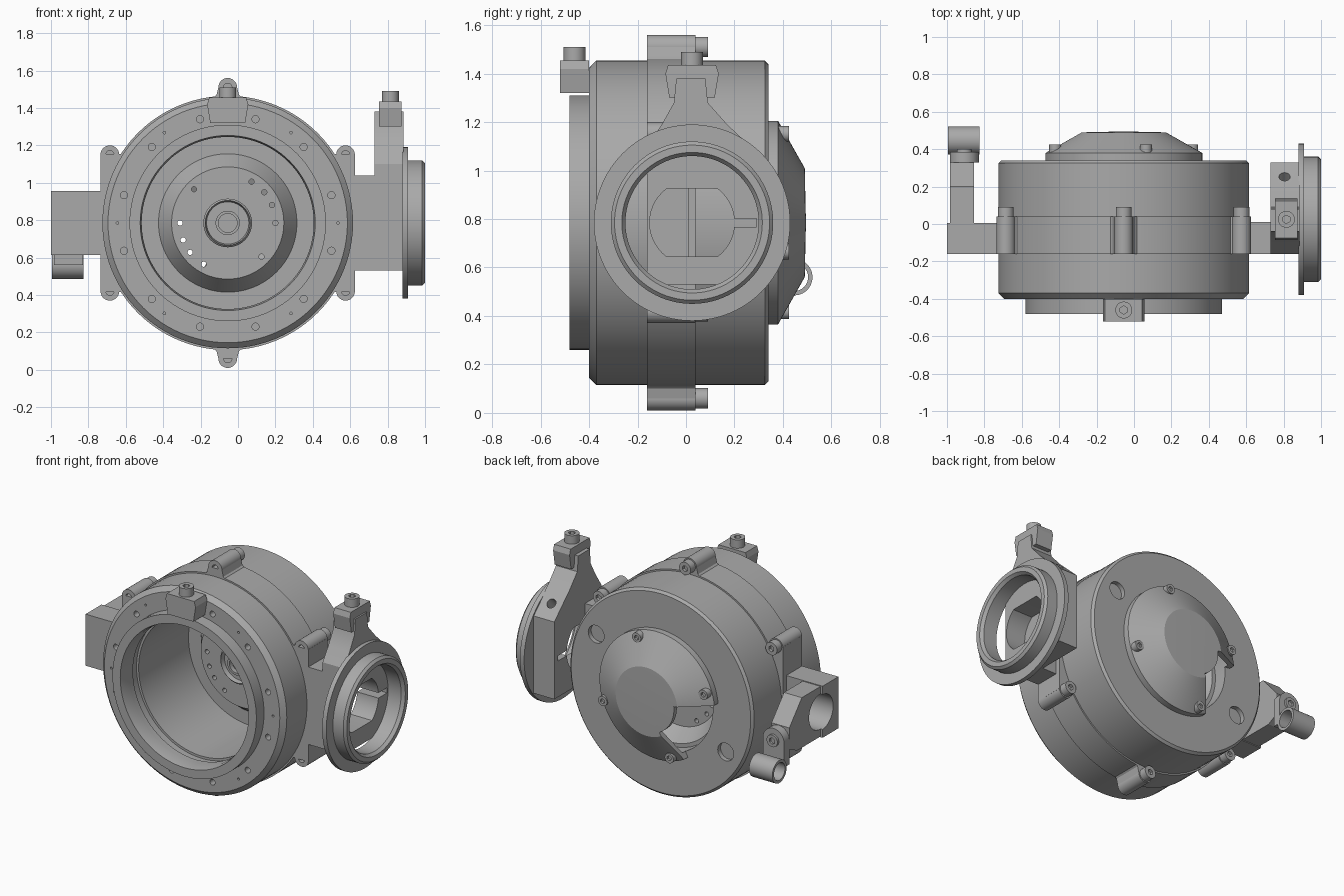
import bpy, bmesh, math
from mathutils import Vector

cube = bpy.data.objects.get("Cube")
if cube:
    bpy.data.objects.remove(cube, do_unlink=True)

CX, CZ = -0.055, 0.785          # main axis, running along y
FY = 0.025                      # side port axis, running along x

metal = bpy.data.materials.new("grey metal")
metal.use_nodes = True
metal.diffuse_color = (0.4, 0.4, 0.4, 1)
metal.node_tree.nodes["Principled BSDF"].inputs["Base Color"].default_value = (0.4, 0.4, 0.4, 1)


def finish(name, bm):
    """Turn a bmesh into a named object with sharp-edged smooth shading."""
    bmesh.ops.remove_doubles(bm, verts=bm.verts, dist=1e-5)
    bmesh.ops.recalc_face_normals(bm, faces=bm.faces)
    me = bpy.data.meshes.new(name)
    bm.to_mesh(me)
    bm.free()
    me.materials.append(metal)
    shade(me)
    ob = bpy.data.objects.new(name, me)
    bpy.context.collection.objects.link(ob)
    return ob


def shade(me):
    me.shade_smooth()
    me.set_sharp_from_angle(angle=math.radians(25))


def lathe(name, profile, axis="y", n=96):
    """Revolve a closed (radius, position) profile round the main or port axis."""
    bm = bmesh.new()
    rows = []
    for i in range(n):
        c, s = math.cos(math.tau * i / n), math.sin(math.tau * i / n)
        rows.append([bm.verts.new((CX + r * c, h, CZ + r * s) if axis == "y"
                                  else (h, FY + r * c, CZ + r * s)) for r, h in profile])
    for i in range(n):
        a, b = rows[i], rows[(i + 1) % n]
        for j in range(len(profile)):
            k = (j + 1) % len(profile)
            if profile[j][0] or profile[k][0]:
                bm.faces.new((a[j], a[k], b[k], b[j]))
    return finish(name, bm)


def add_cyl(bm, r, p, q, n=28):
    p, q = Vector(p), Vector(q)
    d = q - p
    m = d.to_track_quat("Z", "Y").to_matrix().to_4x4()
    m.translation = (p + q) / 2
    bmesh.ops.create_cone(bm, cap_ends=True, segments=n, radius1=r, radius2=r,
                          depth=d.length, matrix=m)


def cyls(name, items, n=28):
    """One object made of several (radius, start, end) cylinders."""
    bm = bmesh.new()
    for r, p, q in items:
        add_cyl(bm, r, p, q, n)
    return finish(name, bm)


def prism(name, pts, axis, lo, hi):
    """Extrude a 2D outline: axis x takes (y, z) points, axis y takes (x, z)."""
    bm = bmesh.new()
    place = (lambda u, v, t: (t, u, v)) if axis == "x" else (lambda u, v, t: (u, t, v))
    a = [bm.verts.new(place(u, v, lo)) for u, v in pts]
    b = [bm.verts.new(place(u, v, hi)) for u, v in pts]
    bm.faces.new(a)
    bm.faces.new(b[::-1])
    for i in range(len(pts)):
        j = (i + 1) % len(pts)
        bm.faces.new((a[i], b[i], b[j], a[j]))
    return finish(name, bm)


def box(name, x, y, z):
    return prism(name, [(x[0], z[0]), (x[1], z[0]), (x[1], z[1]), (x[0], z[1])], "y", *y)


def cut(ob, cutter):
    """Subtract the cutter and discard it."""
    cutter.hide_render = True
    mod = ob.modifiers.new("cut", "BOOLEAN")
    mod.operation, mod.solver, mod.object = "DIFFERENCE", "EXACT", cutter
    dg = bpy.context.evaluated_depsgraph_get()
    me = bpy.data.meshes.new_from_object(ob.evaluated_get(dg))
    ob.modifiers.clear()
    ob.data = me
    shade(me)
    bpy.data.objects.remove(cutter, do_unlink=True)


def polar(deg, r, y):
    a = math.radians(deg)
    return (CX + r * math.cos(a), y, CZ + r * math.sin(a))


# Drum housing with open front, raised inner boss and pierced floor
drum = lathe("drum_housing", [
    (.64, -.40), (.67, -.37), (.67, .325), (.655, .34), (.38, .34), (.38, .25),
    (.355, .25), (.285, .15), (.05, .15), (.05, .12), (.30, .12), (.37, .22),
    (.46, .22), (.46, -.30), (.475, -.30), (.475, -.36), (.46, -.36), (.46, -.40)])
holes = [(.019, polar(a, .574, -.45), polar(a, .574, -.35)) for a in range(15, 360, 30)]
holes += [(.007, polar(a, .59, -.45), polar(a, .59, -.37)) for a in (0, 55, 125, 180, 235, 305)]
holes += [(.014, polar(a, .255, .08), polar(a, .255, .19))
          for a in (0, 22, 40, 60, 135, 180, 201, 218, 240, 315)]
holes += [(.058, polar(a, .54, .31), polar(a, .54, .40)) for a in (29, 209)]
cut(drum, cyls("drum_holes", holes))
lathe("front_ring", [(.525, -.48), (.525, -.39), (.46, -.39), (.46, -.44), (.468, -.48)])
lathe("centre_hub", [(.13, .13), (.13, .08), (.12, .07), (.113, .10), (.065, .10),
                     (.065, .06), (.05, .06), (.05, .09), (0, .09), (0, .2), (.1, .2), (.1, .13)], n=48)

# Rear dome cover with a sector opening
dome = lathe("rear_dome", [(.42, .335), (.42, .38), (.225, .49), (0, .495), (0, .46),
                           (.21, .46), (.38, .37), (.38, .335)])
sector = [polar(a, .2, 0) for a in range(174, 243, 4)]
sector += [polar(a, .5, 0) for a in range(242, 173, -4)]
cut(dome, prism("dome_notch", [(p[0], p[2]) for p in sector], "y", .3, .6))
for k in range(4):
    a = 72 + 90 * k
    screw = cyls(f"dome_screw_{k + 1}", [(.032, polar(a, .385, .34), polar(a, .385, .425))])
    cut(screw, cyls("socket", [(.016, polar(a, .385, .41), polar(a, .385, .45))], 6))

# Middle flange: square plate, lugs and bolts
box("flange_plate", (CX - .68, CX + .68), (-.16, .04), (CZ - .37, CZ + .37))
lathe("flange_band", [(.68, -.16), (.68, .04), (.6, .04), (.6, -.16)])
lugs = [(CX + sx * .63, CZ + sz * .365) for sx in (-1, 1) for sz in (-1, 1)]
lugs += [(CX, CZ + s * .725) for s in (-1, 1)]
for i, (x, z) in enumerate(lugs):
    lug = cyls(f"lug_{i + 1}", [(.05, (x, -.16, z), (x, .04, z))])
    cut(lug, cyls("lug_hole", [(.022, (x, -.2, z), (x, -.1, z))]))
    bolt = cyls(f"lug_bolt_{i + 1}", [(.042, (x, .03, z), (x, .09, z))])
    cut(bolt, cyls("socket", [(.02, (x, .07, z), (x, .12, z))], 6))
    if i > 3:
        s = 1 if z > CZ else -1
        prism(f"lug_neck_{i + 1}", [(x - .1, CZ + s * .65), (x + .1, CZ + s * .65),
              (x + .06, CZ + s * .685), (x + .05, z), (x - .05, z),
              (x - .06, CZ + s * .685)], "y", -.16, .04)
# the plate is hollow inside the drum bore
cut(bpy.data.objects["flange_plate"], cyls("plate_bore", [(.62, (CX, -.3, CZ), (CX, .3, CZ))], 96))


def clamp(name, x, y, z, half_x, half_y, along):
    """Clamp block with a socket screw on top."""
    hw, lo, hi = (half_x, y - half_y, y + half_y) if along == "y" else (half_y, x - half_x, x + half_x)
    c = x if along == "y" else y
    prism(name + "_block", [(c - hw * .85, z), (c + hw * .85, z), (c + hw, z + .1),
          (c + hw * .9, z + .135), (c - hw * .9, z + .135), (c - hw, z + .1)], along, lo, hi)
    screw = cyls(name + "_screw", [(.045, (x, y, z + .12), (x, y, z + .19))])
    cut(screw, cyls("socket", [(.022, (x, y, z + .16), (x, y, z + .22))], 6))


clamp("front_clamp", CX, -.46, 1.32, .11, .06, "y")
clamp("port_clamp", .815, FY, 1.30, .06, .11, "x")

# Side port on the +x side: arm, bracket with shaped bore, and round flange
arm = box("port_arm", (.55, .74), (-.16, .01), (.53, 1.04))
cut(arm, cyls("arm_bore", [(.6, (CX, -.3, CZ), (CX, .3, CZ))], 96))
bracket = prism("port_bracket", [(-.16, .53), (.33, .53), (.33, 1.04), (.17, 1.19), (.09, 1.28),
                (.08, 1.38), (-.04, 1.38), (-.05, 1.28), (-.10, 1.19), (-.16, 1.10)], "x", .73, .885)
ring = [math.tau * i / 48 for i in range(48)]
bore = [(FY + .175 * math.cos(a), CZ + max(-.14, min(.14, .175 * math.sin(a)))) for a in ring]
flat = [p for i, p in enumerate(bore) if abs(abs(p[1] - CZ) - .14) > 1e-6
        or abs(abs(bore[i - 1][1] - CZ) - .14) > 1e-6
        or abs(abs(bore[(i + 1) % 48][1] - CZ) - .14) > 1e-6]
cut(bracket, prism("port_bore", flat, "x", .6, 1))
cut(bracket, box("port_key", (.6, 1), (.15, .29), (CZ - .017, CZ + .017)))
cut(bracket, cyls("bracket_hole", [(.03, (.805, .18, 1.04), (.805, .34, 1.2))]))
lathe("port_flange", [(.275, .88), (.405, .88), (.405, .91), (.335, .91), (.335, .985),
                      (.32, 1), (.29, 1), (.275, .98)], "x")

# Holder on the -x side: arm, bored block, tab and tube
holder = box("holder_arm", (-1, -.70), (-.16, .005), (.615, .955))
block = prism("holder_block", [(.0, .62), (.25, .62), (.33, .66), (.33, .80), (.20, .95), (.0, .95)],
              "x", -.985, -.855)
for part in (holder, block):
    cut(part, cyls("holder_bore", [(.115, (-1.1, .01, CZ), (-.83, .01, CZ))], 48))
tab = box("holder_tab", (-.985, -.83), (.33, .385), (.56, .72))
cyls("tab_end", [(.0775, (-.9075, .33, .72), (-.9075, .385, .72))], 40)
tab_screw = cyls("tab_screw", [(.04, (-.9075, .38, .72), (-.9075, .40, .72))])
cut(tab_screw, cyls("socket", [(.022, (-.9075, .385, .72), (-.9075, .45, .72))], 6))
tube = cyls("side_tube", [(.075, (-.995, .447, .56), (-.825, .447, .56))], 40)
cut(tube, cyls("tube_bore", [(.057, (-1.1, .447, .56), (-.8, .447, .56))], 40))
